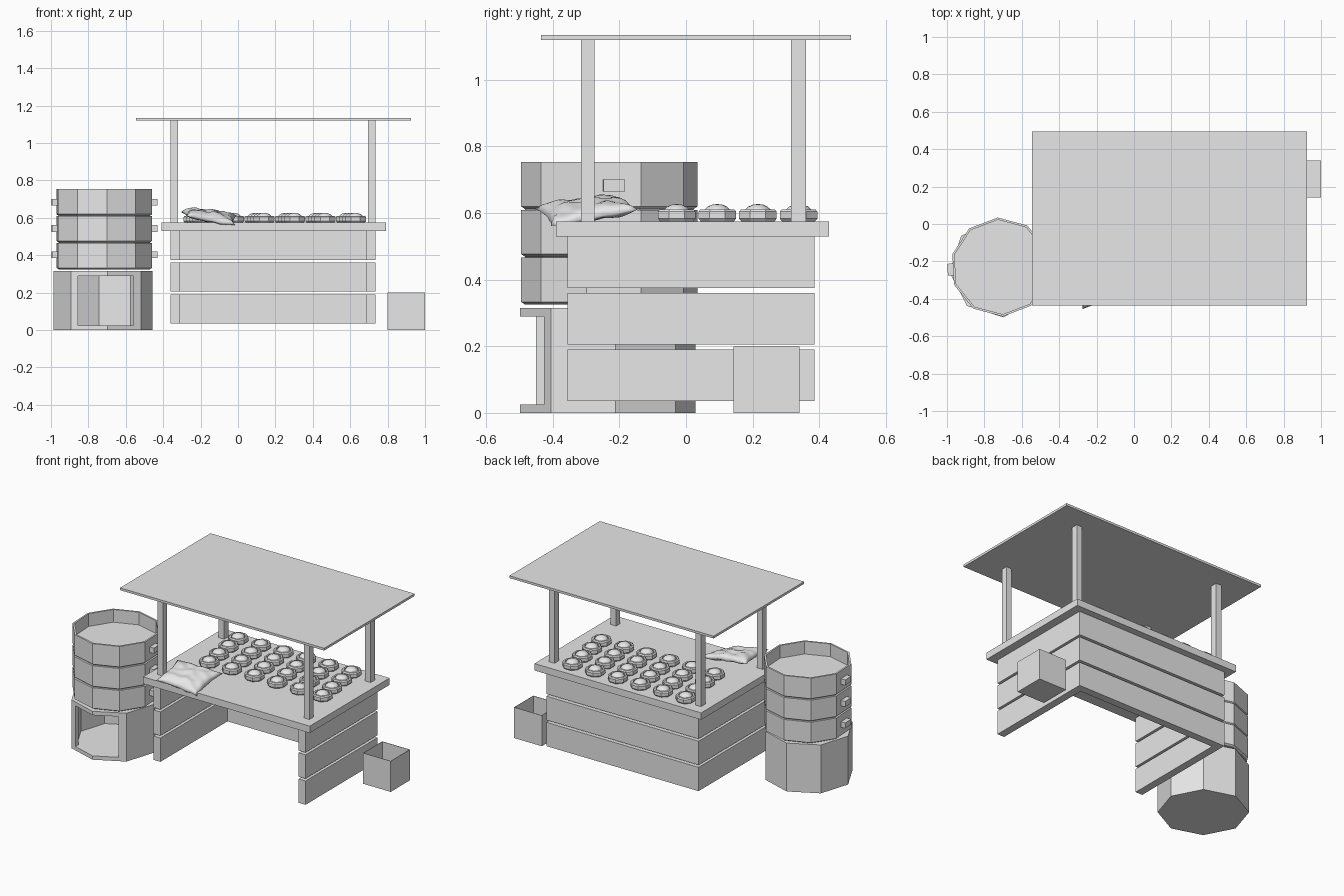
import bpy, bmesh, math
from math import cos, sin, pi, radians
from mathutils import Matrix, Vector, noise

if "Cube" in bpy.data.objects:
    bpy.data.objects.remove(bpy.data.objects["Cube"], do_unlink=True)

grey = bpy.data.materials.new("plain_grey")
grey.use_nodes = True
colour = (0.8, 0.8, 0.8, 1)
grey.diffuse_color = colour
grey.node_tree.nodes["Principled BSDF"].inputs["Base Color"].default_value = colour


def finish(name, bm, recalc=True):
    if recalc:
        bmesh.ops.recalc_face_normals(bm, faces=bm.faces[:])
    mesh = bpy.data.meshes.new(name)
    bm.to_mesh(mesh)
    bm.free()
    mesh.materials.append(grey)
    obj = bpy.data.objects.new(name, mesh)
    bpy.context.collection.objects.link(obj)
    return obj


def add_box(bm, x, y, z):
    """Box from three (low, high) ranges."""
    size = Vector((x[1] - x[0], y[1] - y[0], z[1] - z[0]))
    mid = Vector((sum(x), sum(y), sum(z))) / 2
    return bmesh.ops.create_cube(bm, matrix=Matrix.Translation(mid) @ Matrix.Diagonal(size).to_4x4())


def box(name, x, y, z):
    bm = bmesh.new()
    add_box(bm, x, y, z)
    return finish(name, bm)


def add_lathe(bm, centre, profile, sides, phase):
    """Turn (radius, height) points about z and cap both ends."""
    rings = []
    for r, z in profile:
        angles = [phase + 2 * pi * i / sides for i in range(sides)]
        rings.append([bm.verts.new((centre[0] + r * cos(a), centre[1] + r * sin(a), z)) for a in angles])
    for a, b in zip(rings, rings[1:]):
        for i in range(sides):
            j = (i + 1) % sides
            bm.faces.new((a[i], a[j], b[j], b[i]))
    bm.faces.new(rings[0][::-1])
    bm.faces.new(rings[-1])


def lathe(name, *args):
    bm = bmesh.new()
    add_lathe(bm, *args)
    return finish(name, bm)


# Roof and its posts
box("roof", (-0.545, 0.925), (-0.435, 0.495), (1.12, 1.135))
for side, x in (("right", (-0.36, -0.32)), ("left", (0.695, 0.735))):
    for end, y in (("front", (-0.315, -0.275)), ("back", (0.315, 0.36))):
        box(f"{end}_{side}_post", x, y, (0.57, 1.122))

# Counter top with three-plank walls on the sides and back
box("counter_top", (-0.41, 0.79), (-0.39, 0.43), (0.53, 0.575))
for i in range(3):
    z = (0.035 + 0.17 * i, 0.19 + 0.17 * i)
    box("back_plank", (-0.36, 0.735), (0.335, 0.385), z)
    box("right_plank", (-0.36, -0.31), (-0.355, 0.335), z)
    box("left_plank", (0.685, 0.735), (-0.355, 0.335), z)

# Open crate
bm = bmesh.new()
add_box(bm, (0.8, 1.0), (0.142, 0.34), (0, 0.2))
bmesh.ops.delete(bm, geom=[f for f in bm.faces if f.normal.z > 0.5], context="FACES_ONLY")
crate = finish("crate", bm, False)
wall = crate.modifiers.new("walls", "SOLIDIFY")
wall.thickness = 0.004

# Stove: hollow octagonal drum with a front opening
spot = (-0.722, -0.235)
stove = lathe("stove", spot, [(0.265, 0), (0.265, 0.315)], 8, radians(5))
hollow = lathe("stove_hollow_cutter", spot, [(0.231, 0.024), (0.231, 0.291)], 8, radians(5))
opening = box("stove_opening_cutter", (-0.855, -0.56), (-0.6, -0.25), (0.025, 0.29))
for cutter in (hollow, opening):
    cutter.hide_render = True
    cut = stove.modifiers.new("cut", "BOOLEAN")
    cut.operation, cut.solver, cut.object = "DIFFERENCE", "EXACT", cutter
    bpy.context.view_layer.objects.active = stove
    bpy.ops.object.modifier_apply(modifier=cut.name)
    bpy.data.objects.remove(cutter, do_unlink=True)

# Stack of three steamer trays, open at the top
spot, R, low, tier = (-0.715, -0.23), 0.265, 0.325, 0.1433
profile = []
for i in range(3):
    z = low + tier * i
    profile += [(R - 0.012, z), (R, z + 0.008), (R, z + tier - 0.002)]
    if i < 2:
        profile.append((R - 0.012, z + tier - 0.002))
profile += [(R - 0.012, low + tier * 3 - 0.002), (R - 0.012, 0.67)]
lathe("steamer_trays", spot, profile, 10, radians(93))

# Tray handles on both sides
bm = bmesh.new()
for angle in (radians(3), radians(183)):
    turn = Matrix.Translation((*spot, 0)) @ Matrix.Rotation(angle, 4, "Z")
    for z in (0.403, 0.543, 0.683):
        new = add_box(bm, (0.245, 0.282), (-0.032, 0.032), (z - 0.018, z + 0.018))
        bmesh.ops.transform(bm, matrix=turn, verts=new["verts"])
finish("tray_handles", bm)

# Rows of small cups, each holding a round bun
cups, buns = bmesh.new(), bmesh.new()
cup = [(0.052, 0.573), (0.061, 0.583), (0.061, 0.604), (0.055, 0.611), (0.045, 0.611), (0.042, 0.595)]
for row in range(4):
    for col in range(6):
        at = (-0.187 + 0.163 * col - 0.016 * row, -0.028 + 0.122 * row)
        add_lathe(cups, at, cup, 8, pi / 8)
        place = Matrix.Translation((*at, 0.6)) @ Matrix.Diagonal((0.041, 0.041, 0.027, 1))
        bmesh.ops.create_uvsphere(buns, u_segments=12, v_segments=8, radius=1, matrix=place)
finish("cups", cups)
buns = finish("buns", buns)
buns.data.shade_smooth()

# Crumpled sack: two puffed sheets between four corners, one drooping
front_right, front_left = Vector((-0.275, -0.455, 0.612)), Vector((-0.015, -0.405, 0.56))
back_right, back_left = Vector((-0.31, -0.18, 0.632)), Vector((-0.005, -0.145, 0.61))
bm = bmesh.new()
N = 20
for face in (1, -1):
    grid = []
    for i in range(N + 1):
        line = []
        for j in range(N + 1):
            u, v = 2 * i / N - 1, 2 * j / N - 1
            # Edges bow inwards so the corners stand out
            s, t = u * (0.9 + 0.1 * v * v), v * (0.9 + 0.1 * u * u)
            p = front_right.lerp(front_left, (s + 1) / 2).lerp(back_right.lerp(back_left, (s + 1) / 2), (t + 1) / 2)
            puff = ((1 - u ** 4) * (1 - v ** 4)) ** 0.5
            p.z += 0.008 * puff + face * 0.026 * puff
            p.z += 0.010 * noise.noise(Vector((u * 2.5, v * 2.5, 3))) * (0.4 + puff)
            line.append(bm.verts.new(p))
        grid.append(line)
    for i in range(N):
        for j in range(N):
            bm.faces.new((grid[i][j], grid[i + 1][j], grid[i + 1][j + 1], grid[i][j + 1]))
bmesh.ops.remove_doubles(bm, verts=bm.verts[:], dist=0.0005)
sack = finish("sack", bm)
sack.data.shade_smooth()
